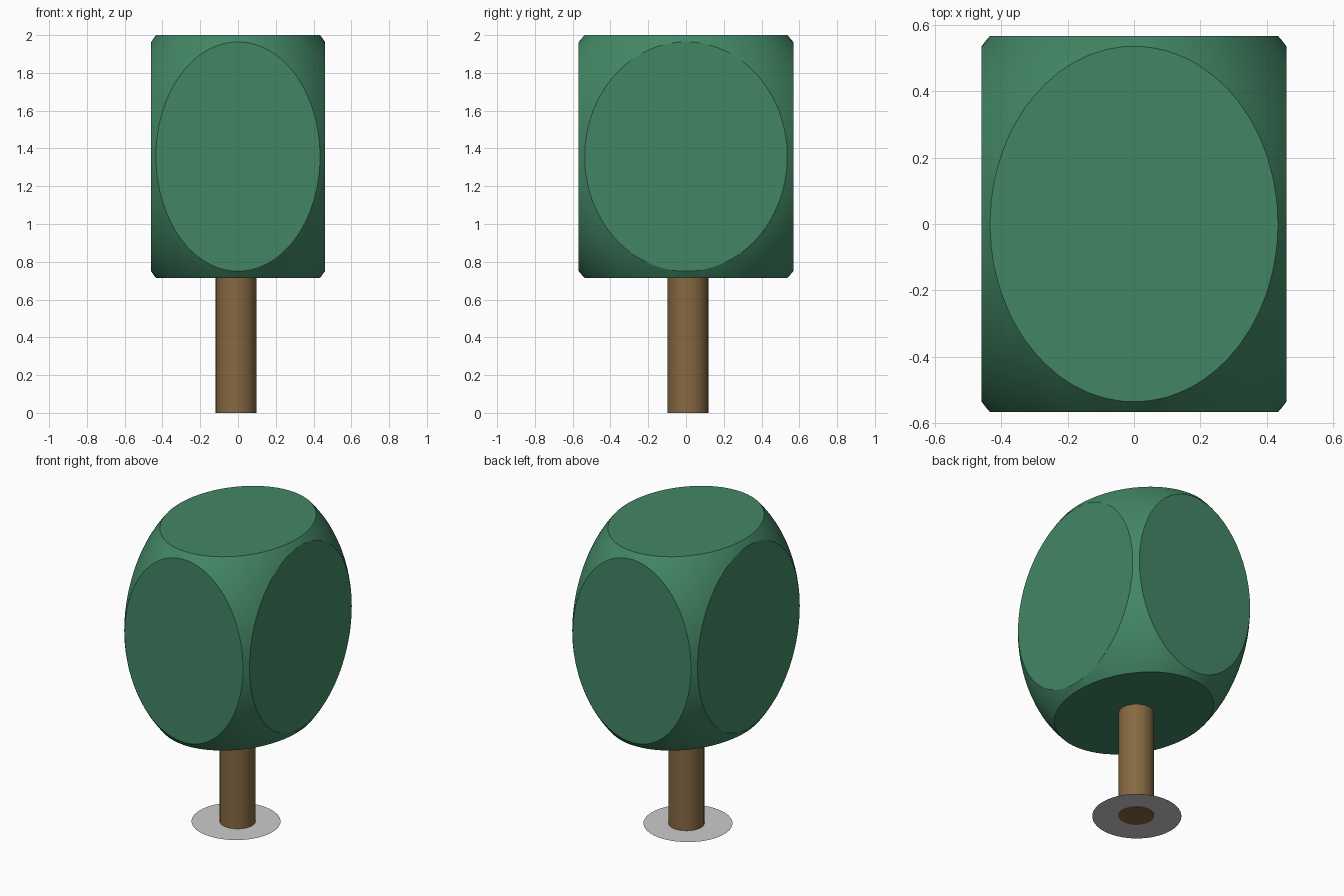
import bpy, bmesh, math
from mathutils import Vector

if "Cube" in bpy.data.objects:
    bpy.data.objects.remove(bpy.data.objects["Cube"])


def colour(obj, name, rgb):
    mat = bpy.data.materials.new(name)
    mat.diffuse_color = (*rgb, 1)
    mat.use_nodes = True
    mat.node_tree.nodes["Principled BSDF"].inputs["Base Color"].default_value = mat.diffuse_color
    obj.data.materials.append(mat)


def smooth(obj, degrees):
    bpy.ops.object.select_all(action='DESELECT')
    obj.select_set(True)
    bpy.context.view_layer.objects.active = obj
    bpy.ops.object.shade_smooth_by_angle(angle=math.radians(degrees))


# Foliage: a sphere trimmed flat on six sides, then stretched to size
bm = bmesh.new()
bmesh.ops.create_icosphere(bm, subdivisions=5, radius=1.376)
for axis in range(3):
    for sign in (-1, 1):
        normal = Vector((0, 0, 0))
        normal[axis] = sign
        cut = bmesh.ops.bisect_plane(
            bm, geom=bm.verts[:] + bm.edges[:] + bm.faces[:], dist=1e-5,
            plane_co=normal, plane_no=normal, clear_outer=True)
        rim = [e for e in cut['geom_cut'] if isinstance(e, bmesh.types.BMEdge)]
        bmesh.ops.edgeloop_fill(bm, edges=rim)
bmesh.ops.scale(bm, vec=(0.46, 0.568, 0.643), verts=bm.verts)
bmesh.ops.translate(bm, vec=(0, 0, 1.357), verts=bm.verts)
bmesh.ops.recalc_face_normals(bm, faces=bm.faces)
mesh = bpy.data.meshes.new("foliage")
bm.to_mesh(mesh)
bm.free()
foliage = bpy.data.objects.new("foliage", mesh)
bpy.context.collection.objects.link(foliage)
colour(foliage, "leaf_green", (0.055, 0.24, 0.13))
smooth(foliage, 15)

# Trunk: plain round post, slightly off centre
bpy.ops.mesh.primitive_cylinder_add(vertices=32, radius=0.108, depth=0.73,
                                    location=(-0.01, 0.01, 0.365))
trunk = bpy.context.object
trunk.name = "trunk"
colour(trunk, "bark_brown", (0.24, 0.14, 0.055))
smooth(trunk, 30)

# Ground plate: paper-thin grey disc around the foot of the trunk
bpy.ops.mesh.primitive_circle_add(vertices=48, radius=0.268, fill_type='NGON',
                                  location=(-0.018, 0.005, 0.003))
bpy.context.object.name = "ground_plate"
